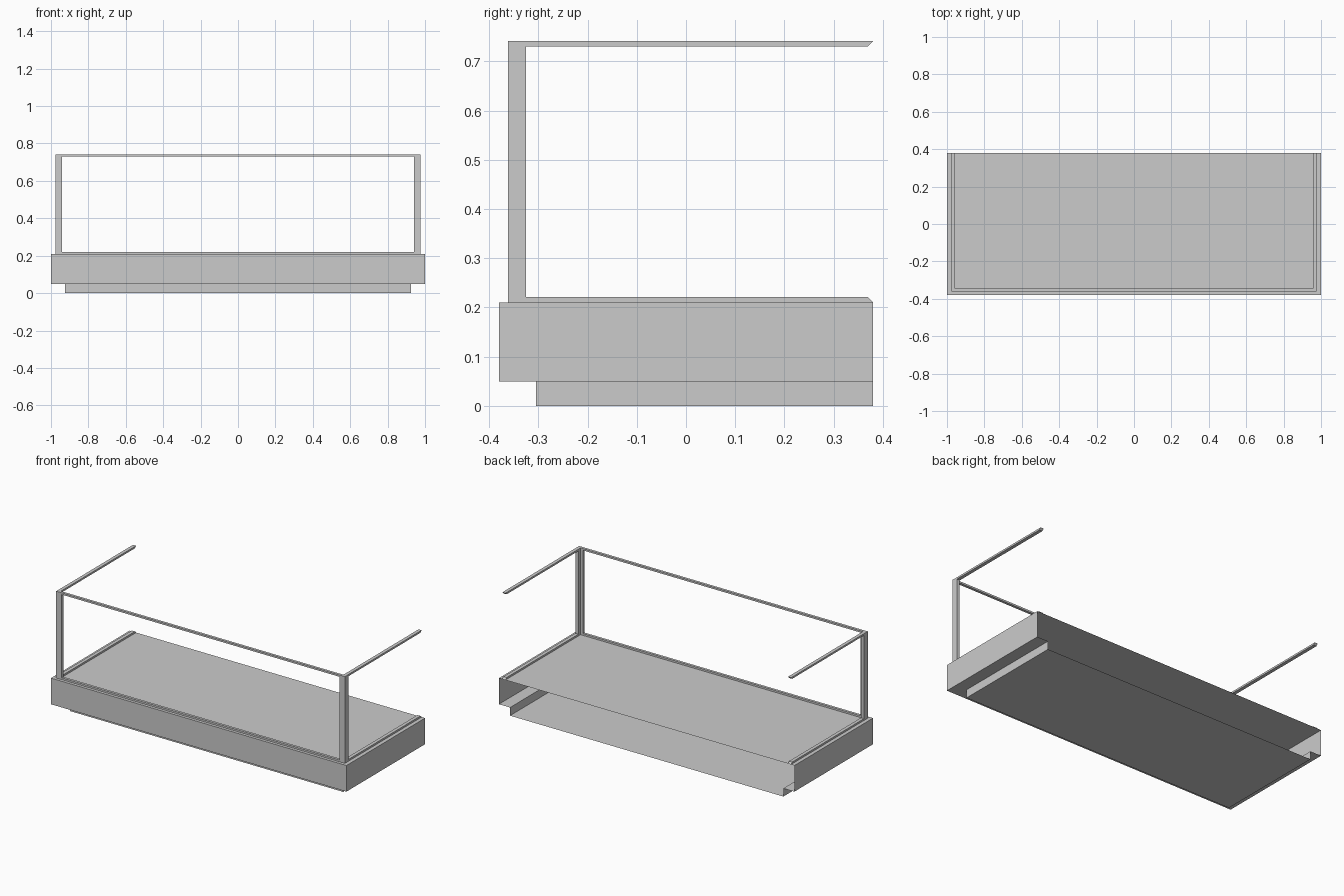
import bpy

if "Cube" in bpy.data.objects:
    bpy.data.objects.remove(bpy.data.objects["Cube"])


def make(name, verts, faces):
    mesh = bpy.data.meshes.new(name)
    mesh.from_pydata(verts, [], faces)
    mesh.update()
    obj = bpy.data.objects.new(name, mesh)
    bpy.context.collection.objects.link(obj)
    return obj


def extrude_x(name, profile, x0, x1):
    """Extrude a (y, z) outline, listed counter-clockwise seen from +x."""
    n = len(profile)
    verts = [(x, y, z) for x in (x0, x1) for y, z in profile]
    faces = [(i, (i + 1) % n, n + (i + 1) % n, n + i) for i in range(n)]
    faces += [tuple(reversed(range(n))), tuple(range(n, 2 * n))]
    return make(name, verts, faces)


def box(name, x0, x1, y0, y1, z0, z1):
    return extrude_x(name, [(y0, z0), (y1, z0), (y1, z1), (y0, z1)], x0, x1)


def mirror_x(obj):
    obj.modifiers.new("mirror", 'MIRROR').use_axis[0] = True


BACK, FRONT = 0.38, -0.362
DECK, TOP = 0.21, 0.741

# Thin base shell with a recessed plinth, open at the back
levels = [(1.0, -0.38, DECK), (1.0, -0.38, 0.05),
          (0.925, -0.305, 0.05), (0.925, -0.305, 0.0)]
verts, faces = [], [(0, 1, 2, 3), (15, 14, 13, 12)]
for w, f, z in levels:
    verts += [(-w, BACK, z), (-w, f, z), (w, f, z), (w, BACK, z)]
for k in range(3):
    for i in range(3):
        a, b = 4 * k + i, 4 * k + 4 + i
        faces.append((a, b, b + 1, a + 1))
make("counter_base", verts, faces)

# C-shaped side frames with mitred back ends
side = [(FRONT, DECK), (BACK, DECK), (BACK - 0.011, DECK + 0.011),
        (-0.325, DECK + 0.011), (-0.325, TOP - 0.011),
        (BACK - 0.011, TOP - 0.011), (BACK, TOP), (FRONT, TOP)]
mirror_x(extrude_x("side_frame", side, 0.956, 0.977))

# Front frame: posts complete the L-shaped corners, rails span between
mirror_x(box("front_post", 0.94, 0.956, FRONT, -0.346, DECK, TOP))
for name, z in (("front_lower_rail", DECK), ("front_upper_rail", TOP - 0.011)):
    box(name, -0.94, 0.94, FRONT, -0.346, z, z + 0.011)
